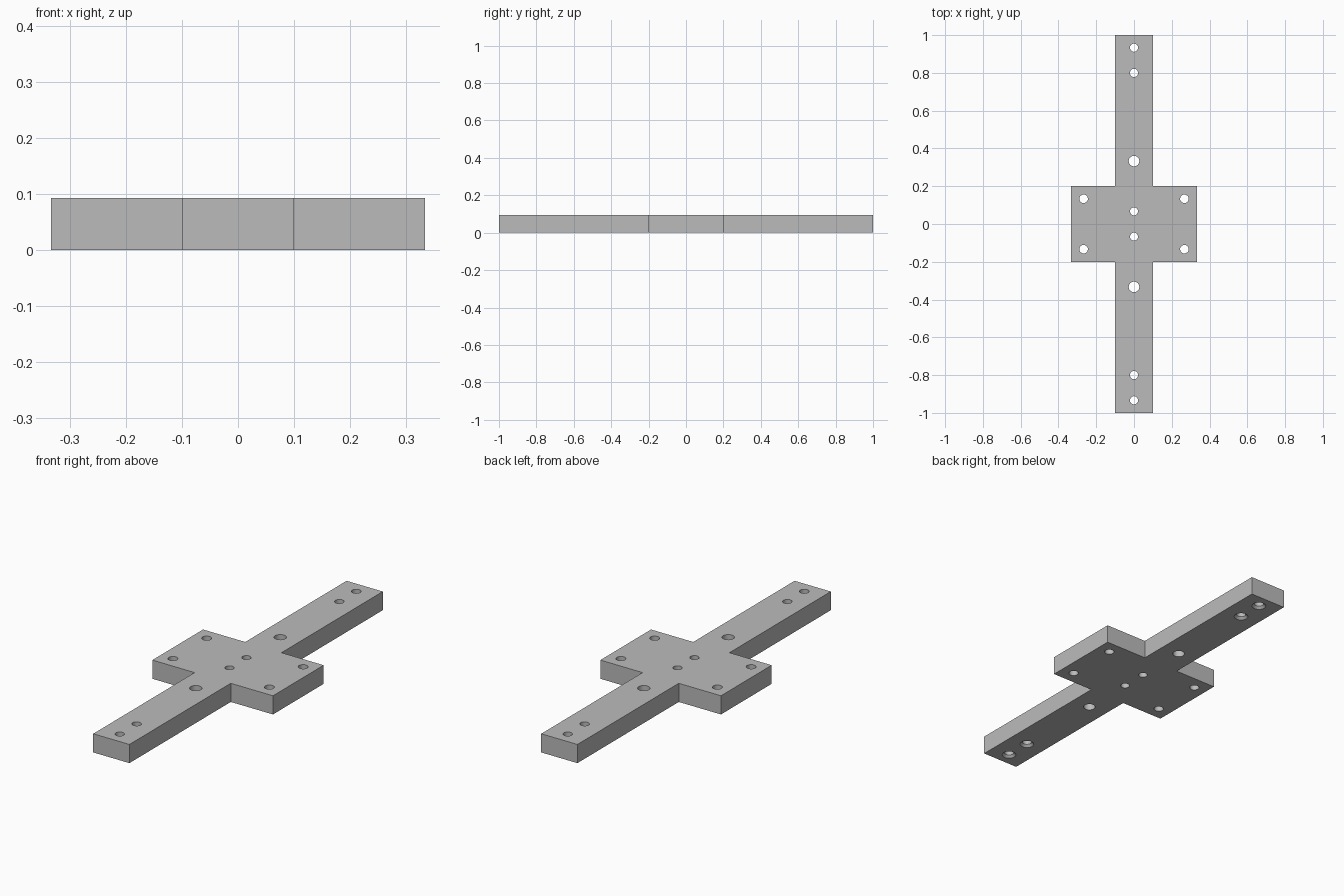
import bpy, bmesh
from mathutils import Matrix

cube = bpy.data.objects.get("Cube")
if cube:
    bpy.data.objects.remove(cube, do_unlink=True)

HEIGHT = 0.0933
ARM, WIDE, DEEP, LONG = 0.1, 0.3333, 0.2, 1.0

grey = bpy.data.materials.new("plain grey")
grey.use_nodes = True
grey.diffuse_color = (0.5, 0.5, 0.5, 1)
grey.node_tree.nodes["Principled BSDF"].inputs["Base Color"].default_value = (0.5, 0.5, 0.5, 1)


def add_object(name, bm):
    bmesh.ops.recalc_face_normals(bm, faces=bm.faces)
    mesh = bpy.data.meshes.new(name)
    bm.to_mesh(mesh)
    bm.free()
    mesh.materials.append(grey)
    obj = bpy.data.objects.new(name, mesh)
    bpy.context.collection.objects.link(obj)
    return obj


def add_cone(bm, x, y, z, r_low, r_high, depth):
    bmesh.ops.create_cone(bm, cap_ends=True, segments=40, radius1=r_low, radius2=r_high,
                          depth=depth, matrix=Matrix.Translation((x, y, z + depth / 2)))


# Cross-shaped plate: one quarter outline turned through the four corners
quarter = [(WIDE, DEEP), (ARM, DEEP), (ARM, LONG)]
right_half = [(x, -y) for x, y in reversed(quarter)] + quarter
outline = right_half + [(-x, -y) for x, y in right_half]
bm = bmesh.new()
base = bm.faces.new([bm.verts.new((x, y, 0)) for x, y in outline])
side = bmesh.ops.extrude_face_region(bm, geom=[base])["geom"]
bmesh.ops.translate(bm, vec=(0, 0, HEIGHT),
                    verts=[v for v in side if isinstance(v, bmesh.types.BMVert)])
plate = add_object("mounting_plate", bm)

# Drill holes, mirrored front to back: x, y, radius
holes = [(0, 0.0667, 0.021), (0, 0.3333, 0.028), (0, 0.8, 0.0215), (0, 0.9333, 0.0215),
         (0.2667, 0.1333, 0.0225), (-0.2667, 0.1333, 0.0225)]
bm = bmesh.new()
for x, y, r in holes:
    for s in (1, -1):
        add_cone(bm, x, s * y, -0.05, r, r, HEIGHT + 0.1)
drill = add_object("drill_cutter", bm)

# Countersinks underneath the end holes
bm = bmesh.new()
for y in (0.8, 0.9333):
    for s in (1, -1):
        add_cone(bm, 0, s * y, -0.01, 0.043, 0.0205, 0.0225)
sink = add_object("countersink_cutter", bm)

# Cut the holes and keep the finished mesh
for cutter in (drill, sink):
    cutter.hide_render = True
    mod = plate.modifiers.new(cutter.name, "BOOLEAN")
    mod.operation = "DIFFERENCE"
    mod.solver = "EXACT"
    mod.object = cutter
graph = bpy.context.evaluated_depsgraph_get()
plate.data = bpy.data.meshes.new_from_object(plate.evaluated_get(graph))
plate.modifiers.clear()
for cutter in (drill, sink):
    bpy.data.objects.remove(cutter, do_unlink=True)

# Smooth hole walls, sharp edges
bpy.ops.object.select_all(action="DESELECT")
plate.select_set(True)
bpy.context.view_layer.objects.active = plate
bpy.ops.object.shade_smooth_by_angle()
